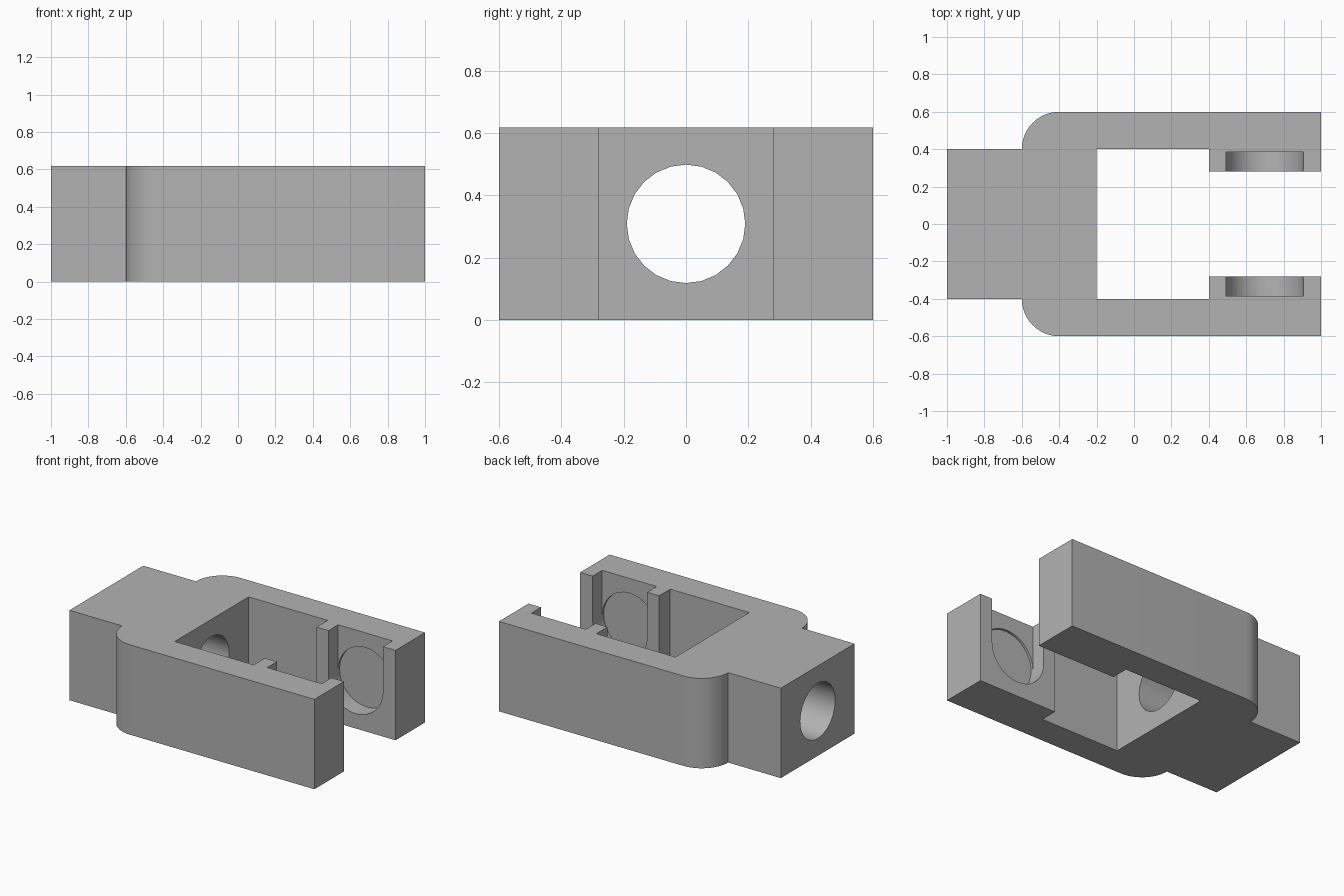
import bpy, bmesh
from math import sin, cos, pi, radians
from mathutils import Vector

cube = bpy.data.objects.get("Cube")
if cube:
    bpy.data.objects.remove(cube, do_unlink=True)

HEIGHT = 0.617
MID = HEIGHT / 2

grey = bpy.data.materials.new("plain grey")
grey.use_nodes = True
colour = (0.45, 0.45, 0.45, 1)
grey.diffuse_color = colour
grey.node_tree.nodes["Principled BSDF"].inputs["Base Color"].default_value = colour


def arc(cx, cy, r, start, end, steps):
    """Points on a circular arc, angles in degrees."""
    angles = [radians(start + (end - start) * i / steps) for i in range(steps + 1)]
    return [(cx + r * cos(a), cy + r * sin(a)) for a in angles]


def prism(name, points, place, low, high):
    """Extrude a 2D profile between two depths; place maps (u, v, depth) to 3D."""
    bm = bmesh.new()
    face = bm.faces.new([bm.verts.new(place(u, v, low)) for u, v in points])
    shift = Vector(place(0, 0, high)) - Vector(place(0, 0, low))
    out = bmesh.ops.extrude_face_region(bm, geom=[face])
    bmesh.ops.translate(bm, vec=shift,
                        verts=[g for g in out["geom"] if isinstance(g, bmesh.types.BMVert)])
    bmesh.ops.recalc_face_normals(bm, faces=bm.faces)
    mesh = bpy.data.meshes.new(name)
    bm.to_mesh(mesh)
    bm.free()
    mesh.materials.append(grey)
    obj = bpy.data.objects.new(name, mesh)
    bpy.context.collection.objects.link(obj)
    return obj


def cut(body, cutter):
    """Subtract a cutter from the body and discard it."""
    mod = body.modifiers.new("cut", "BOOLEAN")
    mod.operation = "DIFFERENCE"
    mod.solver = "EXACT"
    mod.object = cutter
    bpy.context.view_layer.objects.active = body
    bpy.ops.object.modifier_apply(modifier=mod.name)
    bpy.data.objects.remove(cutter, do_unlink=True)


def along_x(u, v, d):
    return (d, u, v)


def along_y(u, v, d):
    return (u, d, v)


def along_z(u, v, d):
    return (u, v, d)


# Fork body: shank, rounded shoulders, two arms and their inner pads
half = [(-1, 0.4), (-0.6, 0.4)]
half += arc(-0.4, 0.4, 0.2, 180, 90, 12)[1:]
half += [(1, 0.6), (1, 0.28), (0.4, 0.28), (0.4, 0.4), (-0.2, 0.4)]
outline = half + [(x, -y) for x, y in reversed(half)]
body = prism("fork_body", outline, along_z, 0, HEIGHT)

# Bore through the shank
cut(body, prism("bore_cutter", arc(0, MID, 0.19, 0, 360, 24)[:-1], along_x, -1.2, 0))

# Open-topped slot with a slightly deeper round seat in each pad
lower = arc(0.698, MID, 0.207, 180, 360, 16)
upper = arc(0.698, MID, 0.207, 0, 180, 16)[1:-1]
slot = lower + [(lower[-1][0], 1), (lower[0][0], 1)]
for side in (1, -1):
    cut(body, prism("slot_cutter", slot, along_y, side * 0.2, side * 0.384))
    cut(body, prism("seat_cutter", lower + upper, along_y, side * 0.2, side * 0.4))

# Smooth the round walls, keep the corners sharp
bpy.ops.object.select_all(action="DESELECT")
body.select_set(True)
bpy.context.view_layer.objects.active = body
bpy.ops.object.shade_smooth_by_angle(angle=radians(30))
